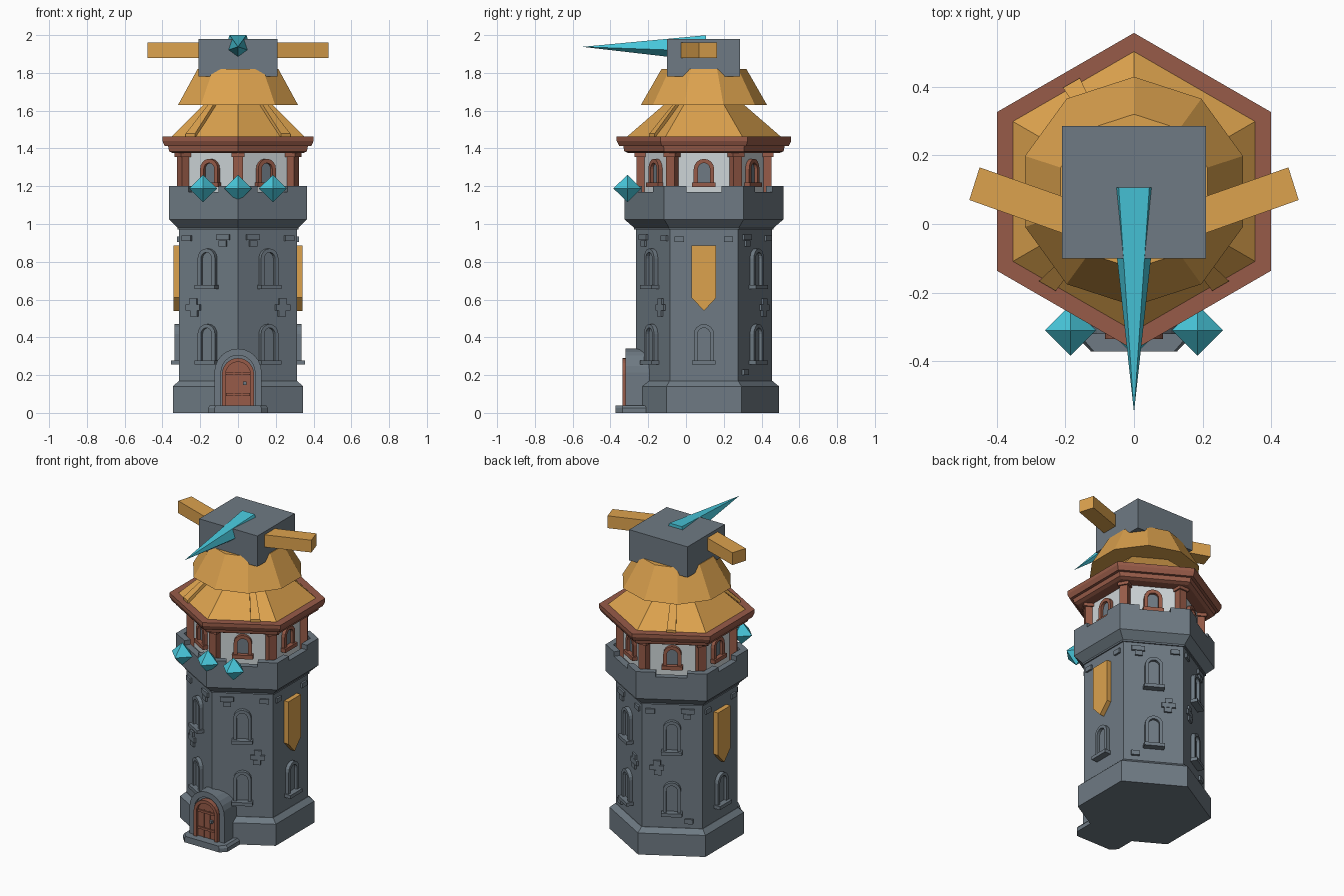
import bpy, bmesh
from math import sin, cos, pi, radians
from mathutils import Vector

cube = bpy.data.objects.get("Cube")
if cube:
    bpy.data.objects.remove(cube, do_unlink=True)


def material(name, rgb):
    m = bpy.data.materials.new(name)
    m.use_nodes = True
    col = tuple(c ** 2.2 for c in rgb) + (1,)
    m.diffuse_color = col
    m.node_tree.nodes["Principled BSDF"].inputs["Base Color"].default_value = col
    return m


stone = material("stone grey", (.43, .475, .51))
wood = material("golden wood", (.86, .63, .31))
red = material("red brown wood", (.59, .36, .29))
plaster = material("pale plaster", (.80, .83, .84))
crystal = material("turquoise crystal", (.29, .78, .86))

CENTRE = Vector((0, .095, 0))
HEX = cos(pi / 6)


def build(name, mat, solids):
    """One object from solids; each solid is a list of matching point loops, capped at both ends."""
    bm = bmesh.new()
    for loops in solids:
        rings = [[bm.verts.new(p) for p in loop] for loop in loops]
        n = len(rings[0])
        for a, b in zip(rings, rings[1:]):
            for i in range(n):
                j = (i + 1) % n
                bm.faces.new((a[i], a[j], b[j], b[i]))
        bm.faces.new(rings[0])
        bm.faces.new(rings[-1])
    bmesh.ops.remove_doubles(bm, verts=bm.verts, dist=1e-5) if mat == crystal else None
    bmesh.ops.recalc_face_normals(bm, faces=bm.faces)
    me = bpy.data.meshes.new(name)
    bm.to_mesh(me)
    bm.free()
    me.materials.append(mat)
    ob = bpy.data.objects.new(name, me)
    bpy.context.collection.objects.link(ob)
    return ob


def ring(radius, z, sides=6):
    return [CENTRE + Vector((radius * sin(2 * pi * i / sides), radius * cos(2 * pi * i / sides), z))
            for i in range(sides)]


def hexes(profile):
    return [ring(a / HEX, z) for a, z in profile]


def at(angle, u, w, z):
    """Point on a tower side: u across, w outward from the axis, z up."""
    c, s = cos(radians(angle)), sin(radians(angle))
    return CENTRE + Vector((c * w - s * u, s * w + c * u, z))


def panel(angle, outline, w0, w1):
    return [[at(angle, u, w, z) for u, z in outline] for w in (w0, w1)]


def rect(u, z, width, height):
    return [(u - width / 2, z), (u + width / 2, z), (u + width / 2, z + height), (u - width / 2, z + height)]


def arch(z, width, height, steps=8):
    r = width / 2
    top = z + height - r
    return [(-r, z), (r, z)] + [(r * cos(pi * i / steps), top + r * sin(pi * i / steps)) for i in range(steps + 1)]


def arch_frame(z, width, height, t, steps=8):
    """Open-bottomed arched band of thickness t."""
    outer = arch(z, width, height, steps)[1:] + [(-width / 2, z)]
    inner = arch(z, width - 2 * t, height - t, steps)[1:] + [(t - width / 2, z)]
    return outer + inner[::-1]


SIDES = range(0, 360, 60)
DIAGONAL = (60, 120, 240, 300)

# Tower body
build("tower_base", stone, [hexes([(.345, 0), (.345, .14), (.315, .168)])])
build("tower_shaft", stone, [hexes([(.312, .15), (.312, .97), (.32, .97), (.32, .99)])])
build("parapet", stone, [hexes([(.32, .98), (.365, 1.025), (.365, 1.17), (.325, 1.17), (.325, 1.13), (.2, 1.13)])])

# Corner merlons leave a notch in the middle of each side
merlons = []
for a in SIDES:
    plan = [at(a, .093, .365, 0), at(a + 30, 0, .365 / HEX, 0), at(a + 60, -.093, .365, 0),
            at(a + 60, -.093, .325, 0), at(a + 30, 0, .325 / HEX, 0), at(a, .093, .325, 0)]
    merlons.append([[p + Vector((0, 0, z)) for p in plan] for z in (1.165, 1.2)])
build("merlons", stone, merlons)

# Shaft windows: lower on every side, upper on the diagonal sides
spots = [(a, .27) for a in SIDES] + [(a, .67) for a in DIAGONAL]
build("shaft_window_frames", stone, [panel(a, arch_frame(z, .106, .2, .02), .3, .336) for a, z in spots])
build("shaft_window_panes", stone, [panel(a, arch(z, .07, .18), .3, .317) for a, z in spots])
build("shaft_window_sills", stone, [panel(a, rect(0, z - .015, .124, .022), .3, .355) for a, z in spots])

# Raised bricks
bricks = []
for a in DIAGONAL:
    s = -1 if a in (60, 300) else 1
    for u, z in ((.075, .915), (.11, .915), (.09, .882), (-.13, .91),
                 (-.09, .575), (-.07, .543), (-.105, .543), (-.085, .511)):
        bricks.append(panel(a, rect(s * u, z, .045 if u > -.1 else .055, .03), .3, .324))
for a in (0, 180):
    bricks += [panel(a, rect(u, .905, .05, .03), .3, .324) for u in (-.13, .13)]
bricks.append(panel(60, rect(-.11, .2, .05, .03), .3, .326))
bricks.append(panel(120, rect(.1, .2, .05, .03), .3, .326))
build("raised_bricks", stone, bricks)

# Side banners
flag = [(-.065, .885), (-.065, .61), (0, .54), (.065, .61), (.065, .885)]
build("banners", wood, [panel(a, flag, .31, .342) for a in (0, 180)])

# Entrance on the front corner
step = [(-.16, .2), (-.16, .43), (-.125, .467), (.125, .467), (.16, .43), (.16, .2)]
build("door_step", stone, [[[at(270, u * k, w, z) for u, w in step] for z, k in ((0, 1), (.025, 1), (.04, .93))]])
build("porch", stone, [panel(270, arch(.01, .25, .33, 12), .25, .395),
                       panel(270, arch_frame(.01, .25, .33, .035, 12), .3, .415)])
build("door_frame", red, [panel(270, arch_frame(.04, .17, .25, .02, 12), .3, .43)])
build("door", red, [panel(270, arch(.04, .132, .23, 12), .3, .412)]
      + [panel(270, rect(0, z, .126, .014), .4, .42) for z in (.09, .2)]
      + [panel(270, rect(u, .04, .005, .18), .4, .416) for u in (-.022, .022)])
build("door_knob", stone, [panel(270, rect(.035, .148, .018, .018), .4, .428)])

# Upper room
build("room_walls", plaster, [hexes([(.285, 1.12), (.285, 1.39)])])
build("room_posts", red, [panel(a + 30, rect(0, 1.12, .052, .27), .3, .358) for a in SIDES])
build("post_brackets", red, [panel(a + 30, rect(0, 1.355, .07, .03), .3, .368) for a in SIDES])
build("room_window_frames", red, [panel(a, arch_frame(1.2, .108, .145, .022), .27, .308) for a in SIDES]
      + [panel(a, rect(0, 1.195, .124, .025), .27, .318) for a in SIDES])
build("room_window_panes", stone, [panel(a, arch(1.2, .07, .125), .27, .29) for a in SIDES])
build("roof_rim", red, [hexes([(.345, 1.375), (.365, 1.385), (.37, 1.412), (.388, 1.412),
                               (.4, 1.44), (.4, 1.462), (.36, 1.462)])])

# Two-tier roof with a few loose planks
build("lower_roof", wood, [hexes([(.36, 1.455), (.185, 1.63), (.1, 1.74)])])
build("upper_roof", wood, [[ring(.334, 1.63, 10), ring(.225, 1.82, 10)]])
planks = []
for a, u in ((120, 0), (240, -.08), (300, .08)):
    side = [(.365, 1.455), (.365, 1.478), (.18, 1.66), (.18, 1.63)]
    planks.append([[at(a, (u + d) * w / .36, w, z) for w, z in side] for d in (-.028, .028)])
build("roof_planks", wood, planks)

# Top block with two swept side beams
block = [(-.21, -.1), (.21, -.1), (.21, .285), (-.21, .285)]
build("top_block", stone, [[[(x, y, z) for x, y in block] for z in (1.78, 1.98)]])
beam = [(.15, -.052), (.45, .165), (.48, .07), (.18, -.037)]
beam[0] = (.15, .06)
build("side_beams", wood, [[[(s * x, y, z) for x, y in beam] for z in (1.88, 1.96)] for s in (-1, 1)])

# Long front spike with five sides
spike = [[(r * sin(2 * pi * i / 5), y, 1.938 - r * cos(2 * pi * i / 5)) for i in range(5)]
         for r, y in ((.076, .107), (.0005, -.545))]
build("front_spike", crystal, [spike])

# Floating crystals
gems = []
for x in (-.185, 0, .185):
    gems.append([[(x + r * cos(i * pi / 2), -.31 + r * sin(i * pi / 2), 1.188 + h) for i in range(4)]
                 for r, h in ((.0005, -.073), (.074, 0), (.0005, .073))])
build("floating_crystals", crystal, gems)
